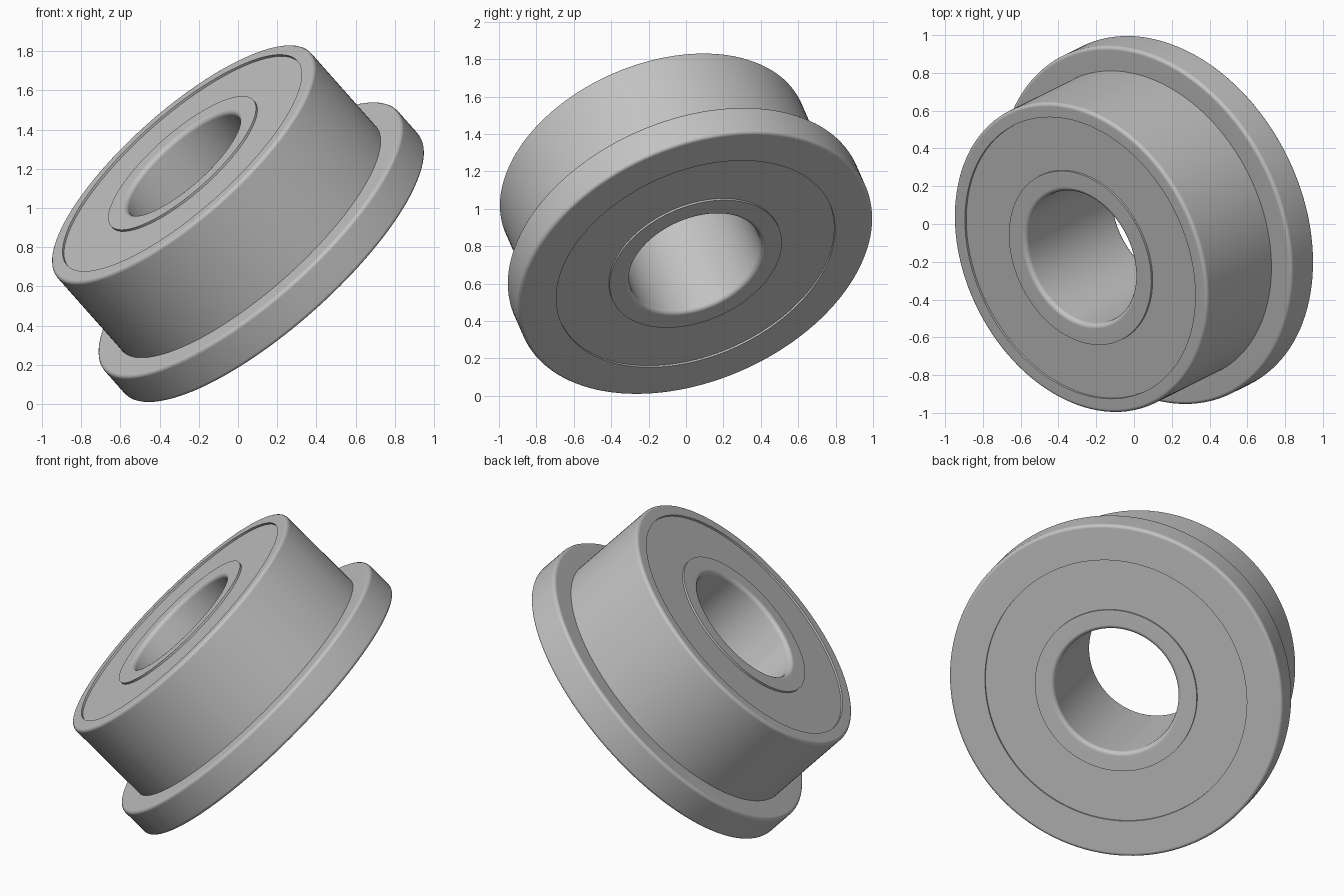
import bpy
import bmesh
import math
from mathutils import Vector, Matrix

if "Cube" in bpy.data.objects:
    bpy.data.objects.remove(bpy.data.objects["Cube"], do_unlink=True)

# One plain steel colour
steel = bpy.data.materials.new("steel grey")
steel.use_nodes = True
STEEL_COLOUR = (0.55, 0.55, 0.55, 1)
steel.diffuse_color = STEEL_COLOUR
steel.node_tree.nodes["Principled BSDF"].inputs["Base Color"].default_value = STEEL_COLOUR

# Tilted bearing axis, starting at the centre of the flange face
AXIS = Vector((-0.63, -0.314, 0.711)).normalized()
BASE = Vector((0.18, 0.052, 0.705))
PLACE = Matrix.Translation(BASE) @ AXIS.to_track_quat("Z", "Y").to_matrix().to_4x4()

# Main sizes along and around the axis
WIDTH = 0.739
FLANGE_WIDTH = 0.196
FLANGE_R = 0.999
BODY_R = 0.864
LIP_R = 0.785
HUB_R = 0.485
BORE_R = 0.37
RECESS = 0.012
STEPS = 128


def rounded(corners, parts=4):
    """Replace each (radius, height, fillet) corner by a small arc."""
    points = []
    for i, (r, z, fillet) in enumerate(corners):
        here = Vector((r, z))
        if not fillet:
            points.append(here)
            continue
        before = (Vector(corners[i - 1][:2]) - here).normalized() * fillet
        after = (Vector(corners[(i + 1) % len(corners)][:2]) - here).normalized() * fillet
        for k in range(parts + 1):
            a = k / parts * math.pi / 2
            points.append(here + before * (1 - math.sin(a)) + after * (1 - math.cos(a)))
    return points


def lathe(name, corners):
    """Turn a closed profile around the bearing axis."""
    points = rounded(corners)
    bm = bmesh.new()
    rings = []
    for s in range(STEPS):
        a = 2 * math.pi * s / STEPS
        rings.append([bm.verts.new((p.x * math.cos(a), p.x * math.sin(a), p.y)) for p in points])
    n = len(points)
    for s in range(STEPS):
        one, two = rings[s], rings[(s + 1) % STEPS]
        for i in range(n):
            j = (i + 1) % n
            bm.faces.new((one[i], two[i], two[j], one[j]))
    bmesh.ops.recalc_face_normals(bm, faces=bm.faces)
    mesh = bpy.data.meshes.new(name)
    bm.to_mesh(mesh)
    bm.free()
    mesh.materials.append(steel)
    obj = bpy.data.objects.new(name, mesh)
    obj.matrix_world = PLACE
    bpy.context.collection.objects.link(obj)
    bpy.ops.object.select_all(action="DESELECT")
    obj.select_set(True)
    bpy.context.view_layer.objects.active = obj
    bpy.ops.object.shade_smooth_by_angle(angle=math.radians(35))
    flat = obj.modifiers.new("even shading", "WEIGHTED_NORMAL")
    flat.keep_sharp = True
    return obj


# Outer ring with its flange
lathe("outer_ring", [
    (LIP_R, 0, 0),
    (FLANGE_R, 0, 0.02),
    (FLANGE_R, FLANGE_WIDTH, 0.02),
    (BODY_R, FLANGE_WIDTH, 0),
    (BODY_R, WIDTH, 0.02),
    (LIP_R, WIDTH, 0),
])

# Inner ring with rounded bore edges
lathe("inner_ring", [
    (BORE_R, 0, 0.025),
    (HUB_R, 0, 0),
    (HUB_R, WIDTH, 0),
    (BORE_R, WIDTH, 0.025),
])

# Slightly recessed shields closing both sides
for name, low in (("flange_side_shield", RECESS), ("body_side_shield", WIDTH - RECESS - 0.04)):
    lathe(name, [
        (HUB_R - 0.01, low, 0),
        (LIP_R + 0.01, low, 0),
        (LIP_R + 0.01, low + 0.04, 0),
        (HUB_R - 0.01, low + 0.04, 0),
    ])
